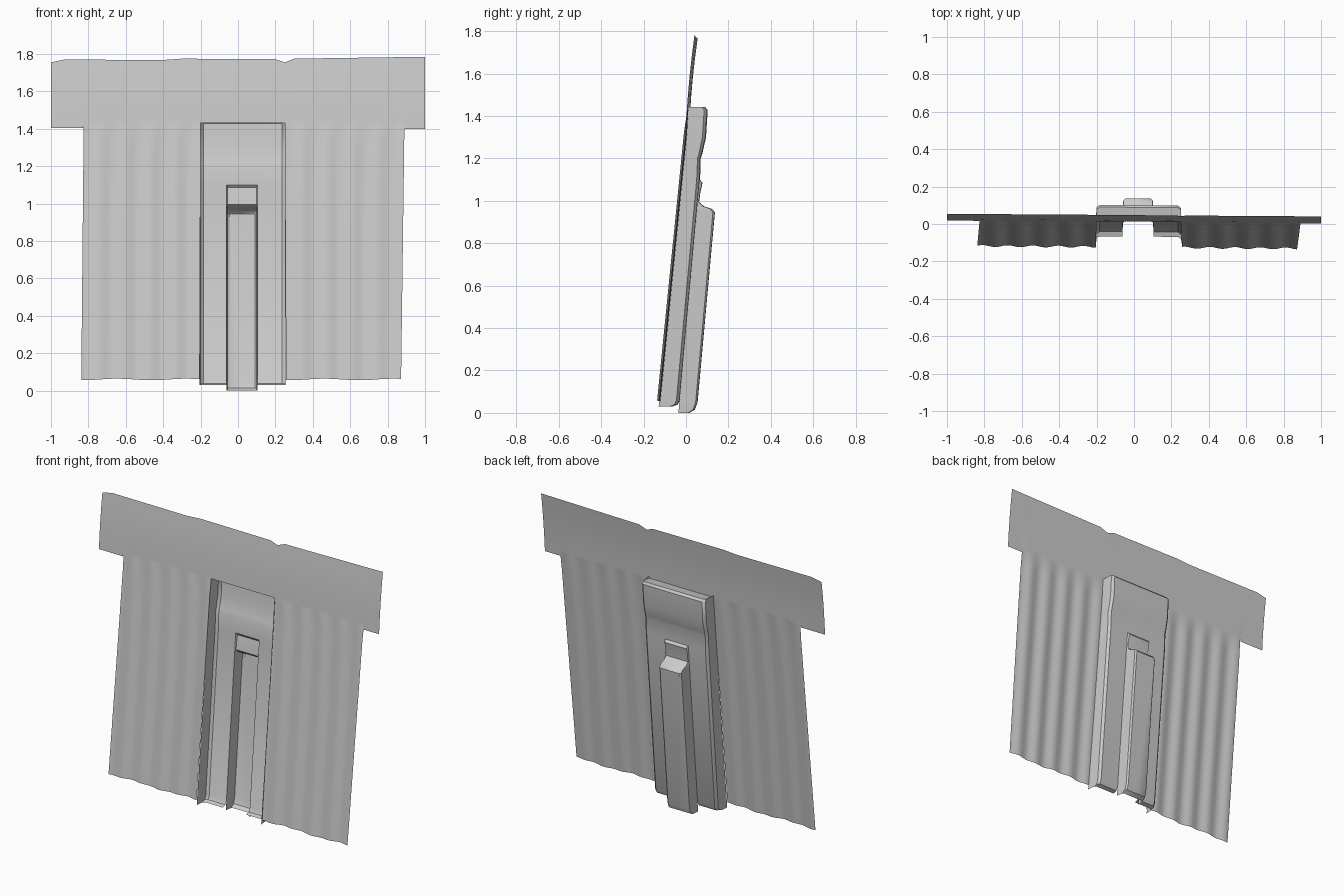
import bpy, bmesh, math

cube = bpy.data.objects.get("Cube")
if cube:
    bpy.data.objects.remove(cube, do_unlink=True)

grey = bpy.data.materials.new("plain grey")
grey.use_nodes = True
grey.diffuse_color = (0.6, 0.6, 0.6, 1)
bsdf = grey.node_tree.nodes["Principled BSDF"]
bsdf.inputs["Base Color"].default_value = grey.diffuse_color
bsdf.inputs["Roughness"].default_value = 0.8


def lean(x, z):
    """Depth of the wall plane, which leans backwards."""
    return -0.13 + 0.1 * z - 0.008 * x


def lerp(points, t):
    """Height of a polyline at t."""
    for (a, u), (b, v) in zip(points, points[1:]):
        if t <= b:
            return u + (v - u) * max(0, t - a) / (b - a)
    return points[-1][1]


def sheet(name, rows, skip=lambda co: False):
    """Thin sheet from rows of points, top row first."""
    bm = bmesh.new()
    grid = [[bm.verts.new(p) for p in row] for row in rows]
    for up, low in zip(grid, grid[1:]):
        for i in range(len(up) - 1):
            corners = (up[i], low[i], low[i + 1], up[i + 1])
            centre = sum((v.co for v in corners), corners[0].co * 0) / 4
            if not skip(centre):
                bm.faces.new(corners)
    loose = [v for v in bm.verts if not v.link_faces]
    bmesh.ops.delete(bm, geom=loose, context='VERTS')
    mesh = bpy.data.meshes.new(name)
    bm.to_mesh(mesh)
    bm.free()
    mesh.materials.append(grey)
    obj = bpy.data.objects.new(name, mesh)
    bpy.context.collection.objects.link(obj)
    bpy.ops.object.select_all(action='DESELECT')
    obj.select_set(True)
    bpy.context.view_layer.objects.active = obj
    bpy.ops.object.shade_smooth_by_angle(angle=math.radians(35))
    return obj


# Fluted wall panels on each side of the doorway
def panel(name, top, bottom):
    def row(t):
        a, b = (u + (v - u) * t for u, v in zip(top, bottom))
        z = 1.43 + (0.06 - 1.43) * t
        points = []
        for i in range(61):
            x = a + (b - a) * i / 60
            flute = 0.005 * math.cos(2 * math.pi * x / 0.135)
            edge = 0.004 * math.sin(17 * x) * t
            points.append((x, lean(x, z) + flute * min(1, t * 12), z + edge))
        return points
    sheet(name, [row(t) for t in (0, 0.03, 0.08, 0.4, 0.7, 1)])


panel("right_wall_panel", (-0.825, -0.2), (-0.838, -0.205))
panel("left_wall_panel", (0.25, 0.89), (0.257, 0.872))

# Wide header band with a slightly uneven rim
rim = [(-1, 1.755), (-0.93, 1.77), (-0.4, 1.768), (-0.3, 1.775),
       (0.2, 1.772), (0.25, 1.755), (0.3, 1.775), (1, 1.785)]
hem = [(-1, 1.405), (-0.83, 1.405), (-0.82, 1.43), (0.88, 1.43),
       (0.89, 1.4), (1, 1.4)]
xs = sorted({x for x, z in rim + hem} | {i / 20 for i in range(-20, 21)})
header = []
for t in (0, 0.25, 0.5, 0.75, 1):
    row = []
    for x in xs:
        z = lerp(rim, x) * (1 - t) + lerp(hem, x) * t
        row.append((x, lean(x, z) - 0.004 * math.sin(math.pi * t), z))
    header.append(row)
sheet("header_band", header)


# Recesses pressed backwards into the wall
def recess(name, columns, profile, base, skip=lambda co: False):
    rows = [[(x, lean(x, z) + base(z) + d * f, z) for x, f in columns]
            for z, d in profile]
    return sheet(name, rows, skip)


SLOT_L, SLOT_R, SLOT_TOP = -0.062, 0.105, 1.1

recess("doorway_recess",
       [(-0.205, 0), (-0.2, 0.85), (-0.185, 1), (SLOT_L, 1),
        (SLOT_R, 1), (0.235, 1), (0.25, 0.85), (0.255, 0)],
       [(1.43, 0), (1.442, 0.075), (1.428, 0.088), (1.3, 0.093),
        (1.22, 0.083), (1.2, 0.078), (SLOT_TOP, 0.085), (0.97, 0.086),
        (0.06, 0.095), (0.038, 0.085), (0.03, 0.06)],
       lambda z: 0,
       lambda co: SLOT_L < co.x < SLOT_R and co.z < SLOT_TOP)

# Deeper slot with a shallow notch above its ledge
recess("inner_slot",
       [(SLOT_L, 0), (-0.057, 0.9), (-0.045, 1), (0.02, 1),
        (0.09, 1), (0.1, 0.9), (SLOT_R, 0)],
       [(SLOT_TOP, 0), (1.085, 0.014), (1.04, 0.008), (0.995, 0.006),
        (0.975, 0.03), (0.962, 0.07), (0.945, 0.085), (0.05, 0.085),
        (0.015, 0.075), (0, 0.05)],
       lambda z: 0.095 - 0.009 * z)
